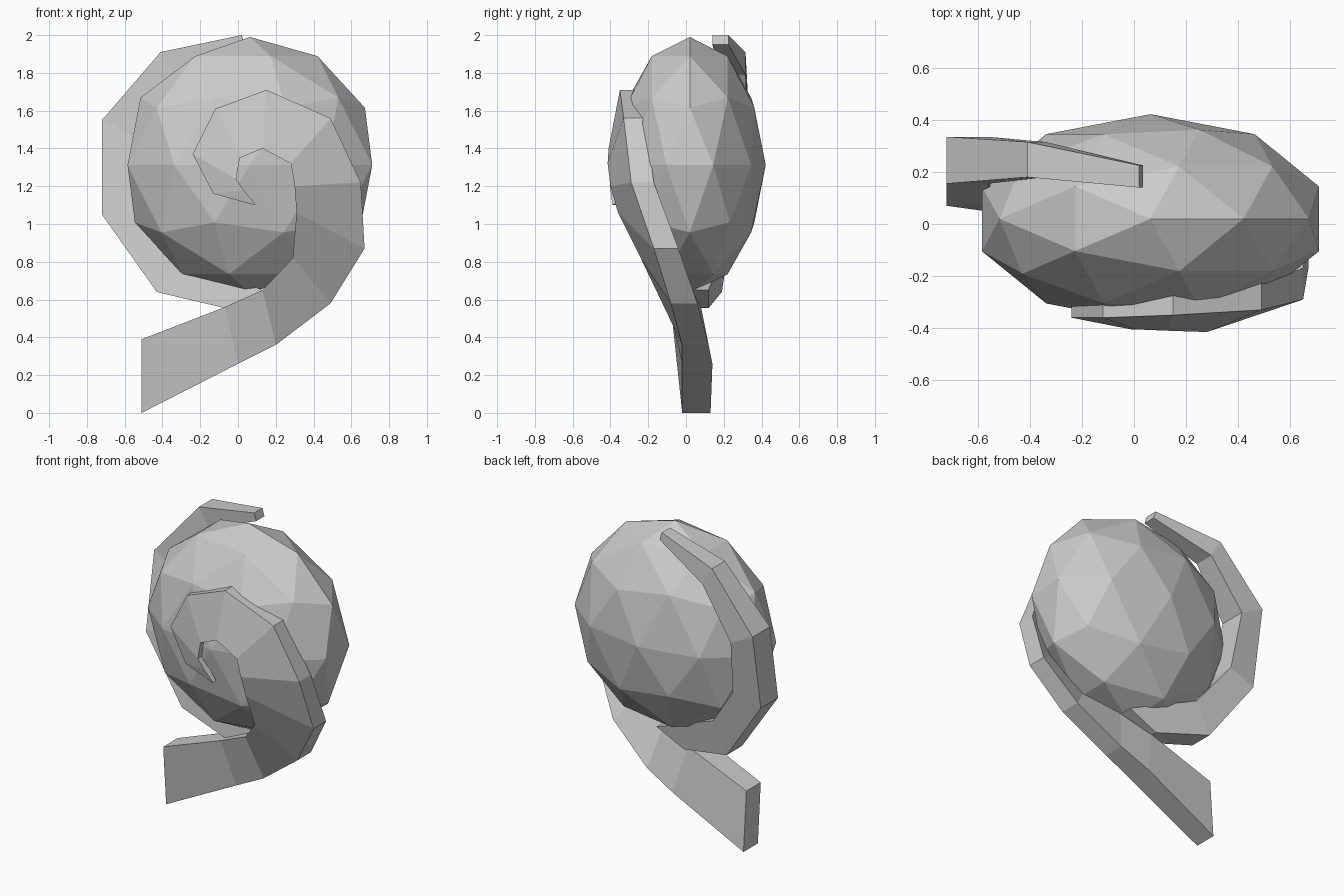
import bpy, bmesh

def band(name, sections):
    """Loft a four-sided strip: (outer x, z), (inner x, z), front y of outer / inner, depth."""
    bm = bmesh.new()
    rings = []
    for ox, oz, ix, iz, yo, yi, d in sections:
        pts = [(ox, yo, oz), (ix, yi, iz), (ix, yi + d, iz), (ox, yo + d, oz)]
        rings.append([bm.verts.new(p) for p in pts])
    for a, b in zip(rings, rings[1:]):
        for i in range(4):
            j = (i + 1) % 4
            bm.faces.new((a[i], a[j], b[j], b[i]))
    bm.faces.new(rings[0])
    bm.faces.new(rings[-1])
    bmesh.ops.recalc_face_normals(bm, faces=bm.faces)
    mesh = bpy.data.meshes.new(name)
    bm.to_mesh(mesh)
    bm.free()
    obj = bpy.data.objects.new(name, mesh)
    bpy.context.collection.objects.link(obj)
    return obj

# Faceted flattened ball
bpy.ops.mesh.primitive_ico_sphere_add(subdivisions=2, radius=1, location=(0.063, 0.02, 1.312))
ball = bpy.context.object
ball.name = "ball"
ball.scale = (0.681, 0.402, 0.678)

# Foot sweeping up and curling into a spiral on the front
band("front_spiral", [
    (-0.51, 0.00, -0.51, 0.39, -0.02, -0.05, 0.15),
    (0.00, 0.26, -0.07, 0.56, -0.02, -0.08, 0.16),
    (0.20, 0.36, 0.13, 0.65, -0.02, -0.11, 0.14),
    (0.49, 0.58, 0.29, 0.82, -0.08, -0.24, 0.14),
    (0.67, 0.87, 0.31, 1.06, -0.17, -0.36, 0.13),
    (0.65, 1.22, 0.30, 1.20, -0.29, -0.40, 0.12),
    (0.49, 1.56, 0.28, 1.32, -0.33, -0.415, 0.11),
    (0.15, 1.71, 0.13, 1.40, -0.35, -0.41, 0.08),
    (-0.12, 1.61, 0.01, 1.35, -0.36, -0.405, 0.06),
    (-0.24, 1.37, -0.01, 1.24, -0.36, -0.405, 0.05),
    (-0.13, 1.16, 0.03, 1.18, -0.36, -0.40, 0.05),
    (0.088, 1.10, 0.092, 1.105, -0.39, -0.39, 0.03),
])

# Tail branching off the foot and wrapping behind the ball
band("back_tail", [
    (-0.07, 0.555, 0.13, 0.65, -0.03, -0.03, 0.15),
    (-0.43, 0.64, -0.33, 0.84, 0.03, 0.03, 0.16),
    (-0.72, 1.05, -0.53, 1.11, 0.07, 0.09, 0.18),
    (-0.72, 1.55, -0.56, 1.47, 0.155, 0.155, 0.18),
    (-0.41, 1.91, -0.34, 1.79, 0.18, 0.18, 0.135),
    (0.02, 2.00, 0.035, 1.95, 0.14, 0.14, 0.085),
])
